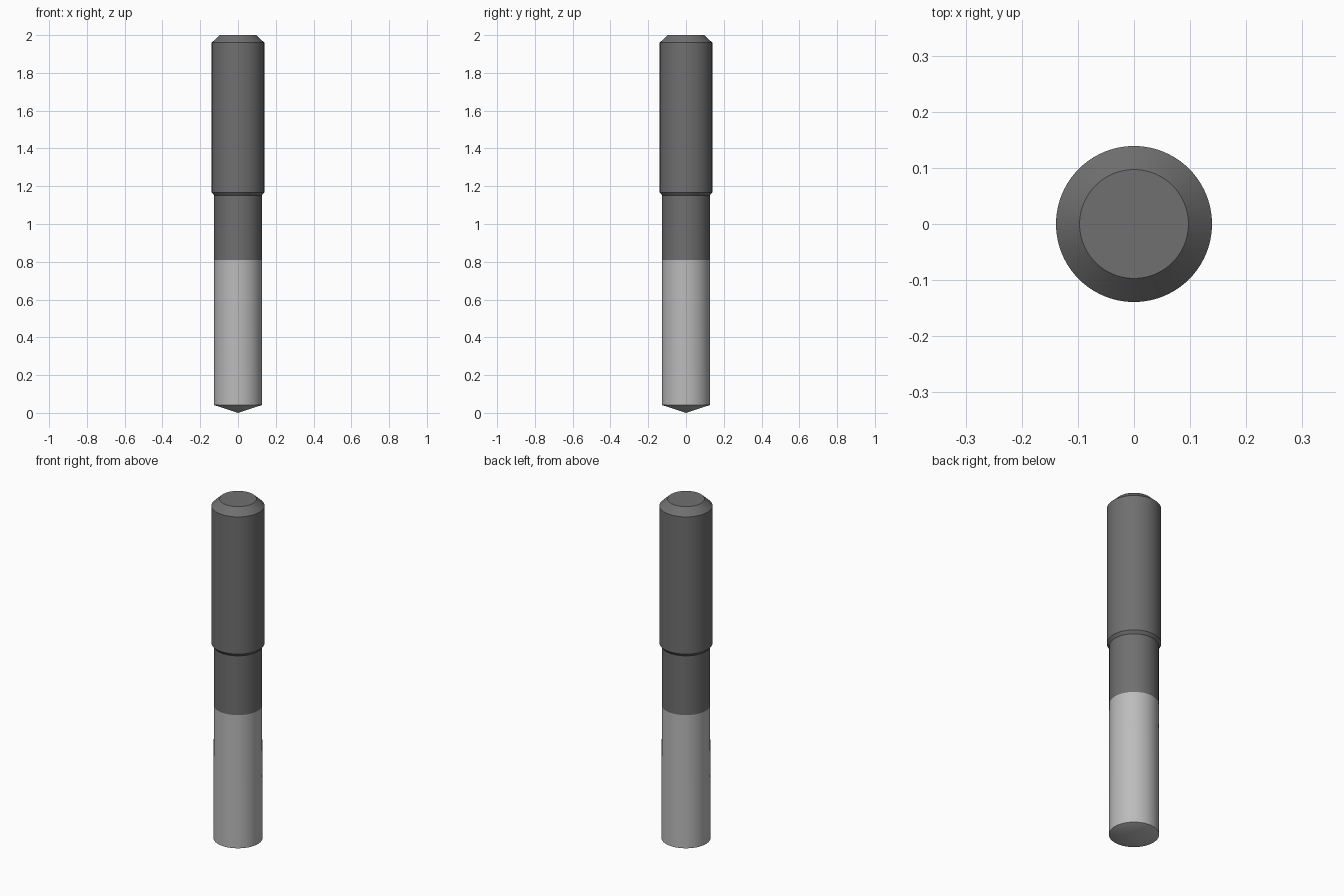
import bpy, bmesh, math

if "Cube" in bpy.data.objects:
    bpy.data.objects.remove(bpy.data.objects["Cube"])

SEGMENTS = 96


def material(name, value):
    mat = bpy.data.materials.new(name)
    mat.diffuse_color = (value, value, value, 1)
    mat.use_nodes = True
    mat.node_tree.nodes["Principled BSDF"].inputs["Base Color"].default_value = mat.diffuse_color
    return mat


def turned_part(name, profile, mat):
    """Lathe an (r, z) profile around z; both ends lie on the axis."""
    bm = bmesh.new()
    verts = [bm.verts.new((r, 0, z)) for r, z in profile]
    edges = [bm.edges.new(pair) for pair in zip(verts, verts[1:])]
    bmesh.ops.spin(bm, geom=verts + edges, cent=(0, 0, 0), axis=(0, 0, 1),
                   angle=math.tau, steps=SEGMENTS, use_duplicate=False)
    bmesh.ops.remove_doubles(bm, verts=bm.verts, dist=1e-5)
    bmesh.ops.recalc_face_normals(bm, faces=bm.faces)
    mesh = bpy.data.meshes.new(name)
    bm.to_mesh(mesh)
    bm.free()
    mesh.materials.append(mat)
    obj = bpy.data.objects.new(name, mesh)
    bpy.context.collection.objects.link(obj)
    bpy.context.view_layer.objects.active = obj
    obj.select_set(True)
    bpy.ops.object.shade_smooth_by_angle(angle=math.radians(12))
    obj.select_set(False)
    return obj


dark = material("dark_steel", 0.16)
light = material("light_steel", 0.5)

# Thick chamfered shank stepping down to the neck
turned_part("shank_and_neck", [
    (0, 2), (0.097, 2), (0.139, 1.96), (0.139, 1.168), (0.1265, 1.152),
    (0.1265, 0.81), (0, 0.81)], dark)

# Cutting length with a very slight back taper and a shallow conical point
turned_part("cutting_end", [
    (0, 0.81), (0.1265, 0.81), (0.128, 0.042), (0, 0)], light)
